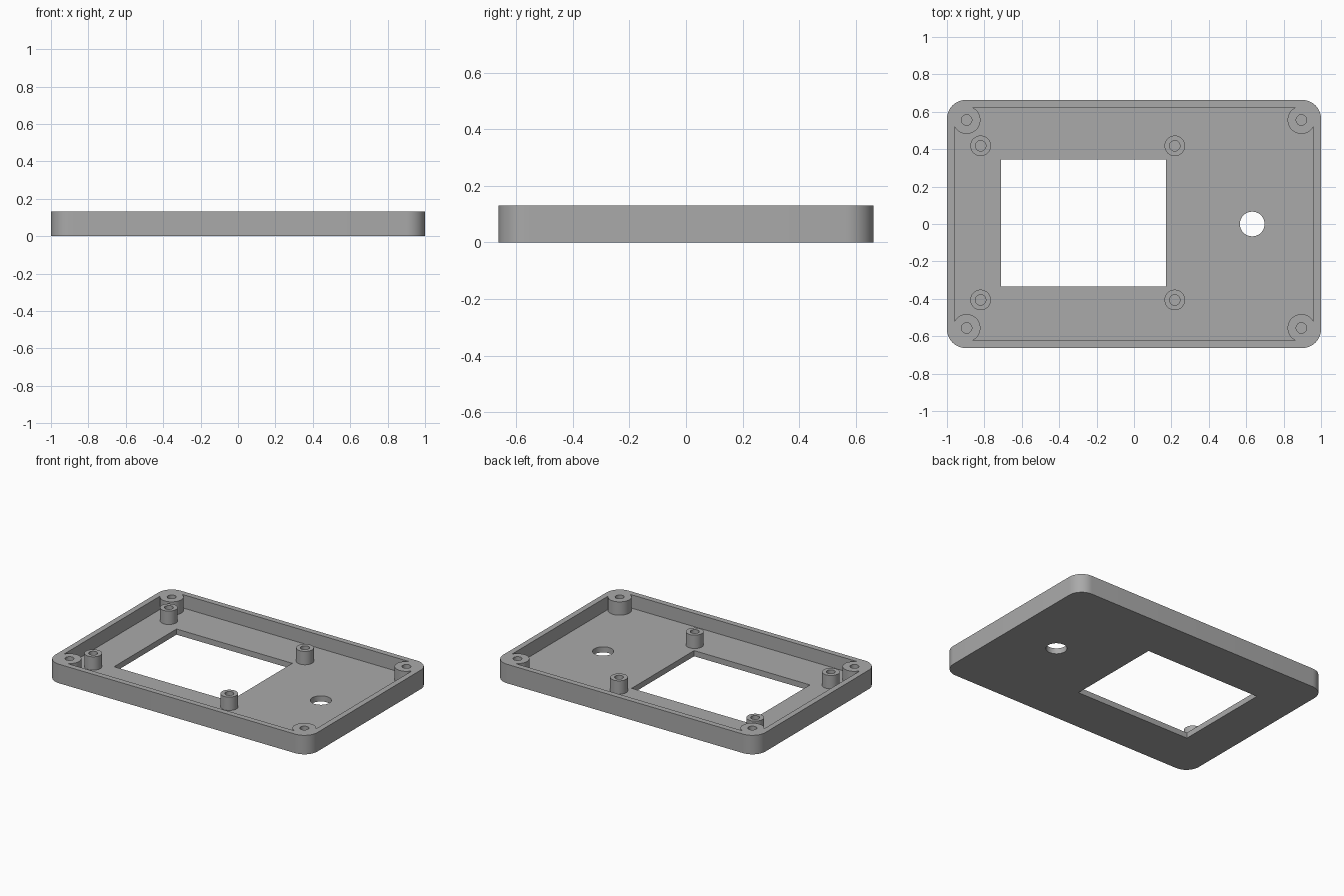
import bpy, bmesh, math
from mathutils import Vector

cube = bpy.data.objects.get("Cube")
if cube:
    bpy.data.objects.remove(cube, do_unlink=True)

HEIGHT, FLOOR, WALL = 0.131, 0.039, 0.039
HALF_X, HALF_Y, CORNER = 1.0, 0.663, 0.1
PILOT = 0.028

grey = bpy.data.materials.new("plastic_grey")
grey.use_nodes = True
colour = (0.4, 0.4, 0.4, 1)
grey.diffuse_color = colour
grey.node_tree.nodes["Principled BSDF"].inputs["Base Color"].default_value = colour


def circle(cx, cy, r, n=48):
    return [(cx + r * math.cos(math.tau * i / n), cy + r * math.sin(math.tau * i / n))
            for i in range(n)]


def rounded_rect(hx, hy, r, steps=12):
    points = []
    for k, (sx, sy) in enumerate([(1, 1), (-1, 1), (-1, -1), (1, -1)]):
        for i in range(steps + 1):
            a = math.pi / 2 * (k + i / steps)
            points.append((sx * (hx - r) + r * math.cos(a), sy * (hy - r) + r * math.sin(a)))
    return points


def prism(name, outlines, z0, z1):
    """Extrude closed outlines from z0 to z1 into one object."""
    bm = bmesh.new()
    for outline in outlines:
        face = bm.faces.new([bm.verts.new((x, y, z0)) for x, y in outline])
        top = bmesh.ops.extrude_face_region(bm, geom=[face])["geom"]
        bmesh.ops.translate(bm, vec=Vector((0, 0, z1 - z0)),
                            verts=[v for v in top if isinstance(v, bmesh.types.BMVert)])
    bmesh.ops.recalc_face_normals(bm, faces=bm.faces)
    mesh = bpy.data.meshes.new(name)
    bm.to_mesh(mesh)
    bm.free()
    mesh.materials.append(grey)
    obj = bpy.data.objects.new(name, mesh)
    bpy.context.collection.objects.link(obj)
    return obj


def cut(obj, cutter):
    """Subtract the cutter from the object and discard it."""
    cutter.hide_render = True
    mod = obj.modifiers.new("cut", "BOOLEAN")
    mod.operation, mod.solver, mod.object = "DIFFERENCE", "EXACT", cutter
    bpy.ops.object.select_all(action="DESELECT")
    bpy.context.view_layer.objects.active = obj
    obj.select_set(True)
    bpy.ops.object.modifier_apply(modifier=mod.name)
    bpy.data.objects.remove(cutter, do_unlink=True)


# Post positions: screw bosses in the corners, standoffs around the window
bosses = [(sx * 0.895, sy * 0.556) for sx in (-1, 1) for sy in (-1, 1)]
standoffs = [(x, y) for x in (-0.82, 0.218) for y in (-0.406, 0.418)]

# Pocket cutter with the posts left standing
pocket = prism("pocket", [rounded_rect(HALF_X - WALL, HALF_Y - WALL, CORNER - WALL)],
               FLOOR, HEIGHT + 0.1)
posts = [circle(x, y, 0.074) for x, y in bosses] + [circle(x, y, 0.055) for x, y in standoffs]
cut(pocket, prism("posts", posts, -0.1, HEIGHT + 0.2))

# Case shell
shell = prism("case_shell", [rounded_rect(HALF_X, HALF_Y, CORNER)], 0, HEIGHT)
cut(shell, pocket)

# Blind screw holes in every post
cut(shell, prism("pilot_holes", [circle(x, y, PILOT, 32) for x, y in bosses + standoffs],
                 FLOOR, HEIGHT + 0.1))

# Display window and round button hole through the floor
window = [(-0.711, -0.334), (0.172, -0.334), (0.172, 0.346), (-0.711, 0.346)]
cut(shell, prism("openings", [window, circle(0.632, 0, 0.066)], -0.1, HEIGHT + 0.1))

shell.select_set(True)
bpy.context.view_layer.objects.active = shell
bpy.ops.object.shade_smooth_by_angle(angle=math.radians(30))
